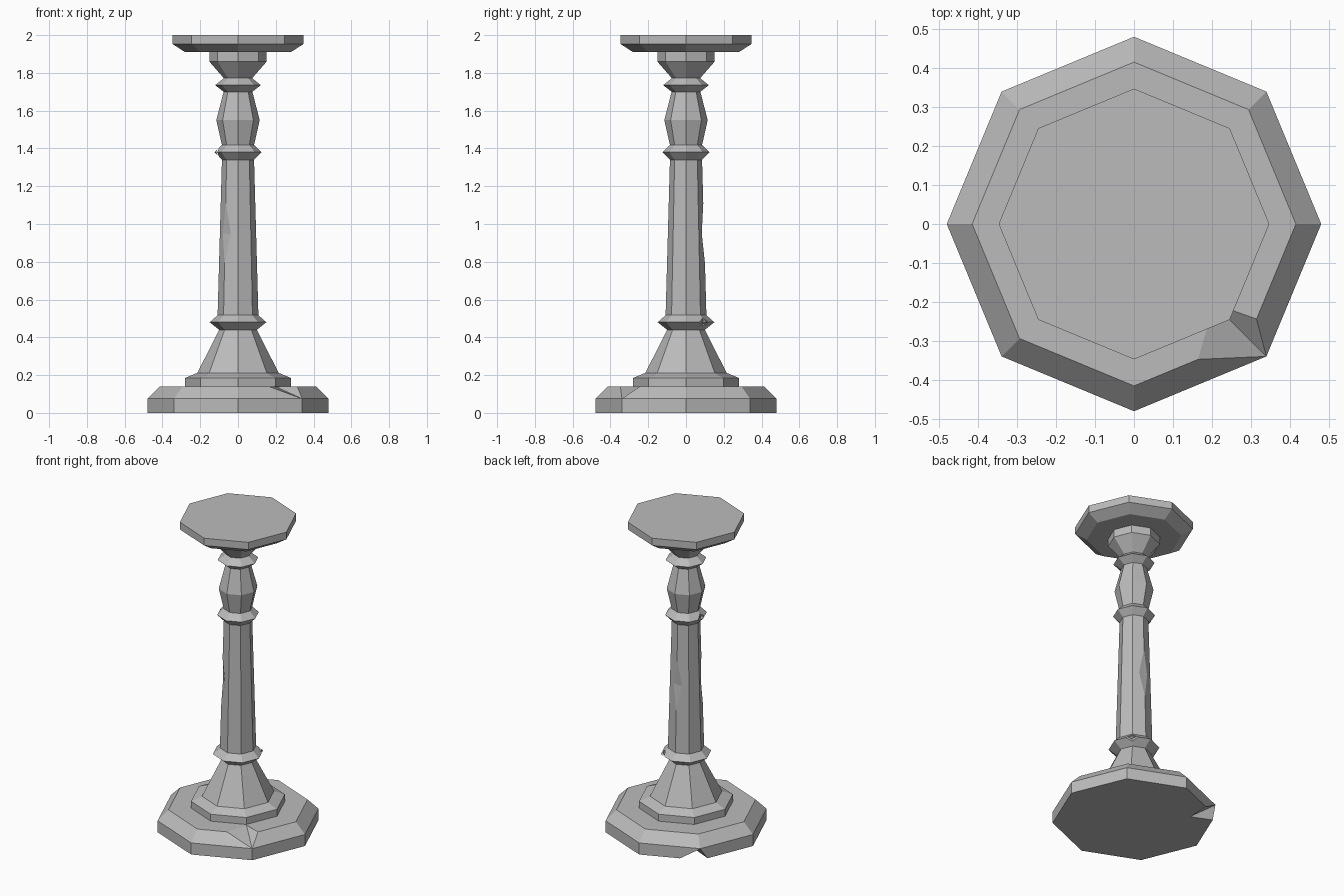
import bpy, bmesh, math
from mathutils import Vector

if "Cube" in bpy.data.objects:
    bpy.data.objects.remove(bpy.data.objects["Cube"])

SIDES = 8
stone = bpy.data.materials.new("grey_stone")
stone.diffuse_color = (0.5, 0.5, 0.5, 1)
stone.use_nodes = True
stone.node_tree.nodes["Principled BSDF"].inputs["Base Color"].default_value = stone.diffuse_color


def polar(deg, r, z):
    a = math.radians(deg)
    return Vector((r * math.cos(a), r * math.sin(a), z))


def add_object(name, bm):
    bmesh.ops.recalc_face_normals(bm, faces=bm.faces)
    mesh = bpy.data.meshes.new(name)
    bm.to_mesh(mesh)
    bm.free()
    mesh.materials.append(stone)
    obj = bpy.data.objects.new(name, mesh)
    bpy.context.collection.objects.link(obj)
    return obj


def turned(name, profile):
    """Eight-sided turned part from (radius, height) pairs."""
    bm = bmesh.new()
    rings = [[bm.verts.new(polar(360 * i / SIDES, r, z)) for i in range(SIDES)]
             for r, z in profile]
    for low, high in zip(rings, rings[1:]):
        for i in range(SIDES):
            j = (i + 1) % SIDES
            bm.faces.new((low[i], low[j], high[j], high[i]))
    bm.faces.new(rings[0])
    bm.faces.new(rings[-1])
    return add_object(name, bm)


def chip(obj, apex, rim):
    """Carve a notch: a cone from the inner apex through points on the surface."""
    bm = bmesh.new()
    bm.verts.new(apex)
    for p in rim:
        bm.verts.new(apex + (p - apex) * 1.4)
    bmesh.ops.convex_hull(bm, input=bm.verts)
    cutter = add_object("chip_cutter", bm)
    cutter.hide_render = True
    cutter.hide_viewport = True
    mod = obj.modifiers.new("chip", 'BOOLEAN')
    mod.operation = 'DIFFERENCE'
    mod.solver = 'EXACT'
    mod.object = cutter


def along(r, z, deg, toward, t):
    """Point on a ring's edge, a fraction t from one corner to the next."""
    return polar(deg, r, z).lerp(polar(toward, r, z), t)


# Stepped base slab
base = turned("base", [(0.48, 0), (0.48, 0.075), (0.415, 0.14)])

# Plinth, flared foot, shaft, collars, bulb and capital
column = turned("column", [
    (0.28, 0.14), (0.28, 0.185), (0.215, 0.212), (0.10, 0.44),
    (0.15, 0.48), (0.108, 0.517), (0.108, 0.52), (0.085, 1.34),
    (0.124, 1.38), (0.085, 1.418), (0.115, 1.55), (0.076, 1.70),
    (0.121, 1.735), (0.075, 1.772), (0.152, 1.86), (0.152, 1.91)])

# Top plate
plate = turned("top_plate", [(0.28, 1.91), (0.347, 1.953), (0.347, 2.0)])

# Chipped upper corner of the base
chip(base, polar(-45, 0.285, 0.138), [
    along(0.415, 0.14, -45, -90, 0.44), along(0.415, 0.14, -45, 0, 0.17),
    polar(-45, 0.48, 0.075), polar(-45, 0.45, 0.22)])

# Chipped lower corner of the base
chip(base, polar(135, 0.33, 0.002), [
    along(0.48, 0, 135, 90, 0.33), along(0.48, 0, 135, 180, 0.14),
    polar(135, 0.48, 0.073), polar(135, 0.5, -0.1)])

# Nicks in the two collars
for deg, r, z, inner in ((45, 0.15, 0.48, 0.122), (180, 0.124, 1.38, 0.102)):
    chip(column, polar(deg, inner, z), [
        along(r, z, deg, deg - 45, 0.35), along(r, z, deg, deg + 45, 0.35),
        polar(deg, r - 0.024, z + 0.025), polar(deg, r - 0.024, z - 0.025)])

# Dents in the shaft corners
for deg in (90, 225):
    chip(column, polar(deg, 0.083, 0.95), [
        along(0.096, 0.95, deg, deg - 45, 0.45), along(0.096, 0.95, deg, deg + 45, 0.45),
        polar(deg, 0.0915, 1.11), polar(deg, 0.1005, 0.79)])
